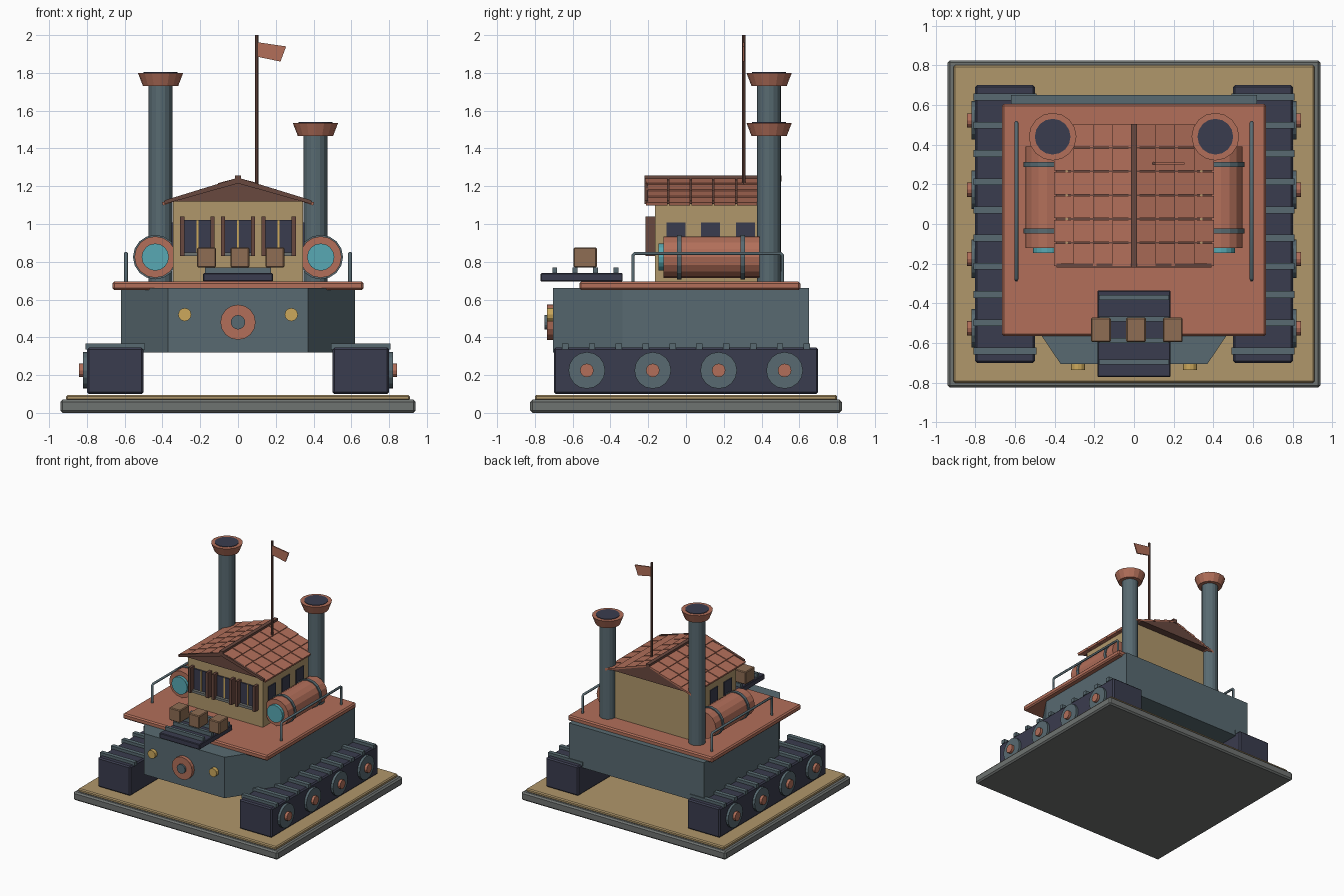
import bpy, bmesh, math
from mathutils import Vector, Matrix

if "Cube" in bpy.data.objects:
    bpy.data.objects.remove(bpy.data.objects["Cube"])


def mat(name, hexcode):
    m = bpy.data.materials.new(name)
    rgb = [int(hexcode[i:i + 2], 16) / 255 for i in (0, 2, 4)]
    m.diffuse_color = [((c + 0.055) / 1.055) ** 2.4 for c in rgb] + [1]
    m.use_nodes = True
    m.node_tree.nodes["Principled BSDF"].inputs["Base Color"].default_value = m.diffuse_color
    return m


STEEL, COPPER, NAVY = mat("steel", "586A71"), mat("copper", "B26F5A"), mat("navy", "3A3C4E")
SAND, BROWN, CRATE = mat("sand", "B0976B"), mat("brown", "69483F"), mat("crate", "8E6D53")
TEAL, GOLD, GREY = mat("teal", "58A9B3"), mat("gold", "CCA95C"), mat("grey", "6F7371")


def finish(name, bm, m, bevel=0):
    bmesh.ops.recalc_face_normals(bm, faces=bm.faces)
    me = bpy.data.meshes.new(name)
    bm.to_mesh(me)
    bm.free()
    me.materials.append(m)
    ob = bpy.data.objects.new(name, me)
    bpy.context.collection.objects.link(ob)
    if bevel:
        b = ob.modifiers.new("bevel", "BEVEL")
        b.width, b.segments = bevel, 1
    return ob


def box(name, m, x0, x1, y0, y1, z0, z1, bevel=0):
    bm = bmesh.new()
    bmesh.ops.create_cube(bm, size=1)
    c = Vector(((x0 + x1) / 2, (y0 + y1) / 2, (z0 + z1) / 2))
    for v in bm.verts:
        v.co = Vector((v.co.x * (x1 - x0), v.co.y * (y1 - y0), v.co.z * (z1 - z0))) + c
    return finish(name, bm, m, bevel)


def rod(name, m, a, b, r0, r1=None, sides=16):
    a, b = Vector(a), Vector(b)
    bm = bmesh.new()
    rot = Vector((0, 0, 1)).rotation_difference(b - a).to_matrix().to_4x4()
    bmesh.ops.create_cone(bm, cap_ends=True, segments=sides, radius1=r0,
                          radius2=r0 if r1 is None else r1, depth=(b - a).length,
                          matrix=Matrix.Translation((a + b) / 2) @ rot)
    return finish(name, bm, m)


def prism(name, m, pts, offset, bevel=0):
    bm = bmesh.new()
    f = bm.faces.new([bm.verts.new(p) for p in pts])
    ext = bmesh.ops.extrude_face_region(bm, geom=[f])["geom"]
    bmesh.ops.translate(bm, vec=offset, verts=[v for v in ext if isinstance(v, bmesh.types.BMVert)])
    if f.is_valid is False or len(bm.faces) < len(pts) + 2:
        bm.faces.new(bm.verts[:len(pts)])
    return finish(name, bm, m, bevel)


# display base
box("base_plinth", GREY, -.94, .94, -.825, .825, 0, .07, .012)
box("base_sand", SAND, -.91, .91, -.80, .80, .065, .095, .008)

# hull with chamfered bow, and deck
hull = [(-.37, -.705), (.37, -.705), (.62, -.335), (.62, .65), (-.62, .65), (-.62, -.335)]
prism("hull", STEEL, [(x, y, .32) for x, y in hull], (0, 0, .34))
box("deck", COPPER, -.665, .665, -.565, .605, .65, .695, .01)

# bow porthole and lamps
rod("bow_ring", COPPER, (0, -.70, .48), (0, -.735, .48), .093)
rod("bow_hub", STEEL, (0, -.70, .48), (0, -.75, .48), .038)

for s, side in ((-1, "left"), (1, "right")):
    rod(f"{side}_lamp", GOLD, (s * .282, -.70, .52), (s * .282, -.735, .52), .035, sides=12)
    # tracks, cleats and wheels
    xa, xb = sorted((s * .50, s * .80))
    box(f"{side}_track", NAVY, xa, xb, -.70, .70, .10, .345, .01)
    for i in range(10):
        y = -.64 + i * 1.28 / 9
        box(f"{side}_cleat_{i}", STEEL, xa - .008, xb + .008, y - .017, y + .017, .335, .368)
    for i in range(4):
        y = -.525 + i * .349
        rod(f"{side}_wheel_{i}", STEEL, (s * .78, y, .225), (s * .82, y, .225), .097)
        rod(f"{side}_wheel_hub_{i}", COPPER, (s * .80, y, .225), (s * .842, y, .225), .036, sides=12)
    # boiler tank with lens and bands
    tx, tz = s * .438, .825
    rod(f"{side}_tank", COPPER, (tx, -.12, tz), (tx, .39, tz), .11)
    rod(f"{side}_tank_lens", TEAL, (tx, -.145, tz), (tx, -.11, tz), .072)
    for i, y in enumerate((-.035, .30)):
        rod(f"{side}_tank_band_{i}", STEEL, (tx, y - .012, tz), (tx, y + .012, tz), .118)
    # hand rail
    cu = bpy.data.curves.new(f"{side}_rail", "CURVE")
    cu.dimensions, cu.bevel_depth, cu.bevel_resolution = "3D", .01, 1
    sp = cu.splines.new("POLY")
    path = [(-.28, .69), (-.28, .835), (-.27, .845), (.50, .845), (.51, .835), (.51, .69)]
    sp.points.add(len(path) - 1)
    for p, (y, z) in zip(sp.points, path):
        p.co = (s * .593, y, z, 1)
    cu.use_fill_caps = True
    cu.materials.append(STEEL)
    bpy.context.collection.objects.link(bpy.data.objects.new(f"{side}_rail", cu))
    # chimney with flared cap
    top, cx, cy = (1.80 if s < 0 else 1.535), s * .41, .44
    rod(f"{side}_chimney", STEEL, (cx, cy, .69), (cx, cy, top - .05), .064)
    rod(f"{side}_chimney_cap", COPPER, (cx, cy, top - .07), (cx, cy, top), .093, .12)
    rod(f"{side}_chimney_mouth", NAVY, (cx, cy, top - .02), (cx, cy, top + .004), .09)
    # side windows
    for i, y in enumerate((-.052, .13, .315)):
        xa, xb = sorted((s * .33, s * .352))
        box(f"{side}_window_{i}", NAVY, xa, xb, y - .05, y + .05, .85, 1.008)
    # roof tiles, overlapping rows down each slope
    slope = Vector((s * .395, 0, -.135))
    up = Vector((s * .135, 0, .395)).normalized()
    for r in range(4):
        a = Vector((0, 0, 1.238)) + slope * (r / 4)
        b = Vector((0, 0, 1.238)) + slope * ((r + 1.04) / 4)
        for c in range(6):
            y = -.215 + c * .12
            quad = [a - up * .004, b - up * .004, b + up * .014, a + up * .006]
            prism(f"{side}_roof_tile_{r}_{c}", COPPER,
                  [(p.x, y + .004, p.z) for p in quad], (0, .112, 0))

# cabin and gabled roof
box("cabin", SAND, -.345, .345, -.165, .438, .69, 1.125)
prism("roof_gable", BROWN, [(-.39, -.21, 1.105), (-.345, -.21, 1.118), (.345, -.21, 1.118),
                            (.39, -.21, 1.105), (0, -.21, 1.239)], (0, .71, 0))
for s, side in ((-1, "left"), (1, "right")):
    prism(f"{side}_gable_trim", BROWN, [(s * .39, -.22, 1.105), (s * .39, -.22, 1.125),
                                        (0, -.22, 1.245), (0, -.22, 1.215)], (0, .02, 0))
box("roof_ridge", BROWN, -.016, .016, -.22, .505, 1.225, 1.258)

# front windows with shutters, mullion and sill
for i, x in enumerate((-.215, 0, .215)):
    box(f"front_window_{i}", NAVY, x - .075, x + .075, -.175, -.16, .85, 1.02)
    box(f"front_mullion_{i}", GOLD, x - .005, x + .005, -.18, -.17, .85, 1.02)
    box(f"front_sill_{i}", GREY, x - .08, x + .08, -.20, -.16, .83, .85)
    for s in (-1, 1):
        box(f"shutter_{i}_{s}", BROWN, x + s * .08 - .011, x + s * .08 + .011, -.215, -.165, .83, 1.04)

# loading platform and crates
box("platform", NAVY, -.185, .185, -.77, -.335, .695, .74, .005)
for i in range(4):
    y = -.695 + i * .108
    box(f"platform_slat_{i}", STEEL, -.176, .176, y - .013, y + .013, .735, .77)
for i, x in enumerate((-.167, .01, .195)):
    box(f"crate_{i}", CRATE, x - .05, x + .05, -.595, -.472, .77, .875, .006)

# flag
rod("flag_pole", BROWN, (.10, .305, 1.18), (.10, .305, 2.0), .009, sides=8)
prism("flag", COPPER, [(.105, .30, 1.885), (.225, .30, 1.86), (.255, .30, 1.94), (.105, .30, 1.962)],
      (0, .01, 0))
